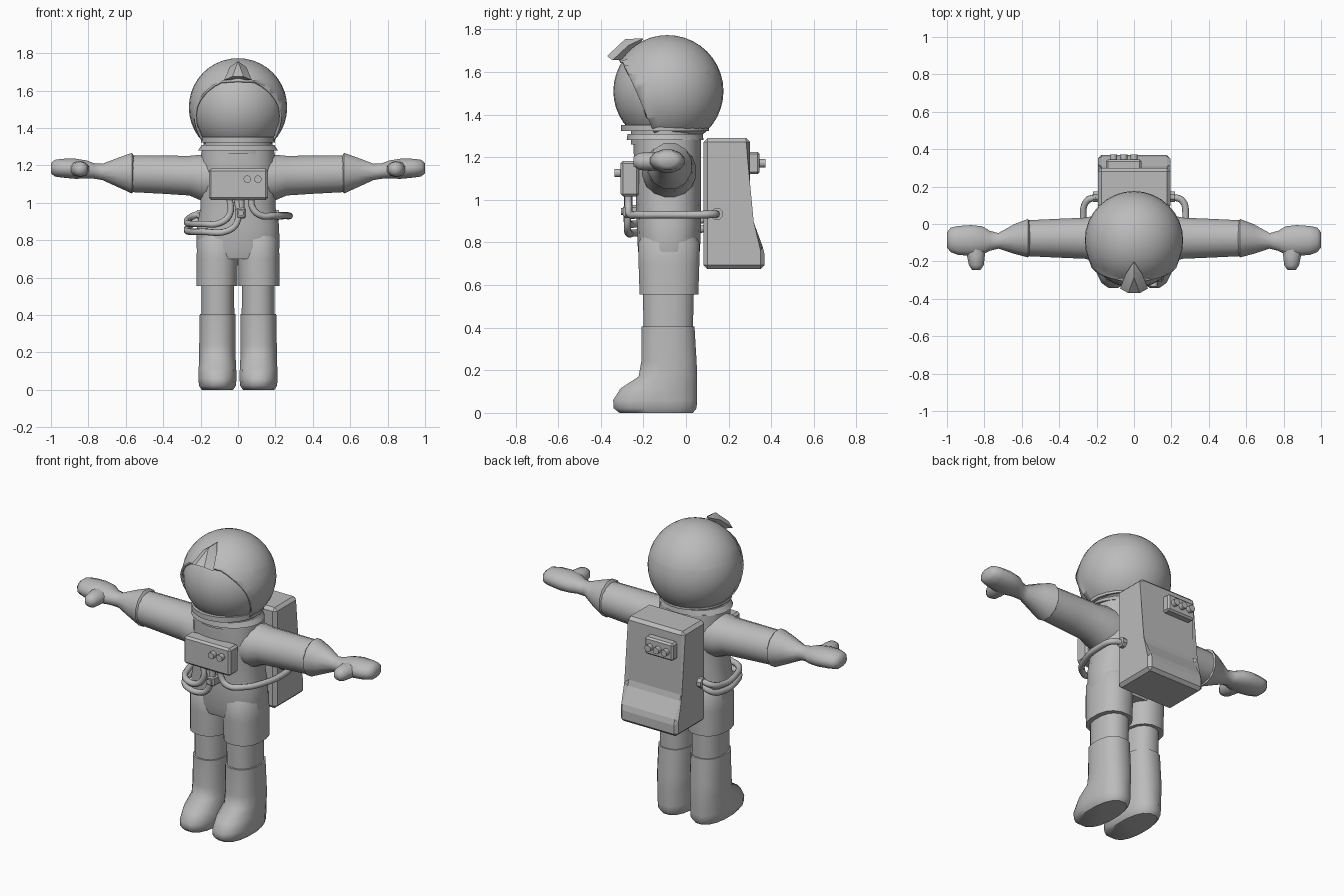
import bpy, bmesh, math
from mathutils import Vector

if "Cube" in bpy.data.objects:
    bpy.data.objects.remove(bpy.data.objects["Cube"])

grey = bpy.data.materials.new("suit grey")
grey.diffuse_color = (0.5, 0.5, 0.5, 1)
grey.use_nodes = True
grey.node_tree.nodes["Principled BSDF"].inputs["Base Color"].default_value = grey.diffuse_color


def finish(name, bm, angle=40):
    bmesh.ops.recalc_face_normals(bm, faces=bm.faces)
    me = bpy.data.meshes.new(name)
    bm.to_mesh(me)
    bm.free()
    ob = bpy.data.objects.new(name, me)
    bpy.context.collection.objects.link(ob)
    me.materials.append(grey)
    bpy.ops.object.select_all(action='DESELECT')
    ob.select_set(True)
    bpy.context.view_layer.objects.active = ob
    if angle:
        bpy.ops.object.shade_smooth_by_angle(angle=math.radians(angle))
    return ob


def loft(name, axis, sections, sides=16, power=1.0, flip=1, angle=40):
    """Oval rings along an axis; section = (position, centre a, centre b, radius a, radius b)."""
    bm = bmesh.new()
    rings = []
    for p, ca, cb, ra, rb in sections:
        ring = []
        for i in range(sides):
            t = 2 * math.pi * (i + 0.5) / sides
            c, s = math.cos(t), math.sin(t)
            a = ca + ra * math.copysign(abs(c) ** power, c)
            b = cb + rb * math.copysign(abs(s) ** power, s)
            co = {'x': (p, a, b), 'y': (a, p, b), 'z': (a, b, p)}[axis]
            ring.append(bm.verts.new((co[0] * flip, co[1], co[2])))
        rings.append(ring)
    for lo, hi in zip(rings, rings[1:]):
        for i in range(sides):
            j = (i + 1) % sides
            bm.faces.new((lo[i], lo[j], hi[j], hi[i]))
    bm.faces.new(rings[0])
    bm.faces.new(rings[-1])
    return finish(name, bm, angle)


def prism(name, outline, x0, x1, bevel=0.012):
    """Side outline of (y, z) points, extruded along x with bevelled edges."""
    bm = bmesh.new()
    a = [bm.verts.new((x0, y, z)) for y, z in outline]
    b = [bm.verts.new((x1, y, z)) for y, z in outline]
    bm.faces.new(a)
    bm.faces.new(b)
    for i in range(len(a)):
        j = (i + 1) % len(a)
        bm.faces.new((a[i], a[j], b[j], b[i]))
    bmesh.ops.bevel(bm, geom=bm.edges[:], offset=bevel, segments=1, affect='EDGES')
    return finish(name, bm, 0)


def box(name, x0, x1, y0, y1, z0, z1, bevel=0.01):
    return prism(name, [(y0, z0), (y1, z0), (y1, z1), (y0, z1)], x0, x1, bevel)


def knob(name, x, z, r, y0, y1):
    return loft(name, 'y', [(y0, x, z, r, r), (y1, x, z, r, r)], 12)


def hose(name, points, r=0.018):
    cu = bpy.data.curves.new(name, 'CURVE')
    cu.dimensions = '3D'
    cu.bevel_depth = r
    cu.bevel_resolution = 2
    cu.resolution_u = 5
    cu.use_fill_caps = True
    sp = cu.splines.new('BEZIER')
    sp.bezier_points.add(len(points) - 1)
    for bp, co in zip(sp.bezier_points, points):
        bp.co = co
        bp.handle_left_type = bp.handle_right_type = 'AUTO'
    cu.materials.append(grey)
    ob = bpy.data.objects.new(name, cu)
    bpy.context.collection.objects.link(ob)


# Helmet: a shell with a face opening, over a slightly smaller visor ball
centre = Vector((0, -0.087, 1.51))


def ball(r, u=32, v=20):
    bm = bmesh.new()
    bmesh.ops.create_uvsphere(bm, u_segments=u, v_segments=v, radius=r)
    bmesh.ops.translate(bm, verts=bm.verts, vec=centre)
    return bm


finish("visor", ball(0.254))
bm = ball(0.263)
edge_pt, edge_no = Vector((0, -0.165, 1.36)), Vector((0, -1, -0.44)).normalized()
brow_pt, brow_no = Vector((0, -0.30, 1.65)), Vector((0, 0.15, 1)).normalized()
for pt, no in ((edge_pt, edge_no), (brow_pt, brow_no)):
    bmesh.ops.bisect_plane(bm, geom=bm.verts[:] + bm.edges[:] + bm.faces[:],
                           plane_co=pt, plane_no=no, dist=1e-5)
opening = [f for f in bm.faces
           if (f.calc_center_median() - edge_pt).dot(edge_no) > 0
           and (f.calc_center_median() - brow_pt).dot(brow_no) < 0]
bmesh.ops.delete(bm, geom=opening, context='FACES')
# Flare the rim of the opening a little
rim = {v for e in bm.edges if e.is_boundary for v in e.verts}
for v in rim:
    v.co = centre + (v.co - centre) * 1.03
shell = finish("helmet_shell", bm)
mod = shell.modifiers.new("thickness", 'SOLIDIFY')
mod.thickness = 0.012
mod.offset = -1

# Peak above the visor
bm = bmesh.new()
top = [(0, -0.20, 1.757), (0.045, -0.27, 1.725), (0.075, -0.345, 1.655),
       (0.03, -0.37, 1.675), (-0.03, -0.37, 1.675), (-0.075, -0.345, 1.655), (-0.045, -0.27, 1.725)]
ridge = bm.verts.new((0, -0.285, 1.755))
low = bm.verts.new((0, -0.27, 1.66))
ring = [bm.verts.new(p) for p in top]
for i in range(7):
    j = (i + 1) % 7
    bm.faces.new((ring[i], ring[j], ridge))
    bm.faces.new((ring[j], ring[i], low))
finish("helmet_peak", bm, 30)

# Collar rings
loft("upper_collar", 'z', [(1.322, 0, -0.098, 0.2, 0.208), (1.352, 0, -0.098, 0.2, 0.208)], 24)
loft("lower_collar", 'z', [(1.28, 0, -0.098, 0.215, 0.182), (1.31, 0, -0.098, 0.195, 0.178)], 24)
loft("neck", 'z', [(1.26, 0, -0.095, 0.185, 0.165), (1.34, 0, -0.095, 0.185, 0.165)], 24)

# Torso
loft("torso", 'z', [(0.70, 0, -0.08, 0.205, 0.13), (0.76, 0, -0.08, 0.224, 0.147), (0.88, 0, -0.08, 0.222, 0.152),
                    (0.97, 0, -0.082, 0.203, 0.153), (1.10, 0, -0.085, 0.205, 0.156),
                    (1.22, 0, -0.087, 0.20, 0.16), (1.285, 0, -0.087, 0.195, 0.16)], 20, 0.8)

for side, s in (("left", 1), ("right", -1)):
    # Legs
    loft(side + "_trouser", 'z', [(0.555, 0.113, -0.08, 0.112, 0.14), (0.70, 0.111, -0.08, 0.112, 0.145),
                                  (0.80, 0.11, -0.08, 0.111, 0.145), (0.86, 0.11, -0.08, 0.08, 0.11)],
         16, 0.85, s)
    loft(side + "_shin", 'z', [(0.38, 0.108, -0.083, 0.09, 0.117), (0.58, 0.108, -0.083, 0.088, 0.122)],
         16, 0.85, s)
    loft(side + "_boot", 'z', [(0.0, 0.11, -0.14, 0.085, 0.175), (0.022, 0.11, -0.145, 0.1, 0.198),
                               (0.06, 0.11, -0.145, 0.104, 0.2), (0.115, 0.11, -0.128, 0.102, 0.182),
                               (0.17, 0.11, -0.085, 0.099, 0.14), (0.24, 0.11, -0.08, 0.099, 0.132),
                               (0.405, 0.109, -0.085, 0.097, 0.127)], 16, 0.85, s, 50)
    # Arms
    loft(side + "_sleeve", 'x', [(0.1, -0.08, 1.13, 0.13, 0.14), (0.2, -0.078, 1.135, 0.128, 0.124),
                                 (0.26, -0.076, 1.145, 0.112, 0.108), (0.4, -0.076, 1.15, 0.106, 0.104),
                                 (0.565, -0.076, 1.155, 0.098, 0.1)], 16, 1, s)
    loft(side + "_gauntlet", 'x', [(0.55, -0.076, 1.157, 0.085, 0.09), (0.568, -0.076, 1.158, 0.106, 0.112),
                                   (0.64, -0.08, 1.162, 0.082, 0.082), (0.725, -0.09, 1.165, 0.043, 0.045),
                                   (0.77, -0.09, 1.17, 0.055, 0.043), (0.81, -0.088, 1.178, 0.078, 0.05),
                                   (0.87, -0.088, 1.182, 0.085, 0.056), (0.94, -0.088, 1.185, 0.08, 0.052),
                                   (0.98, -0.085, 1.185, 0.068, 0.046), (1.0, -0.085, 1.185, 0.042, 0.028)],
         12, 1, s, 60)
    loft(side + "_thumb", 'y', [(-0.12, 0.85, 1.18, 0.06, 0.042), (-0.17, 0.845, 1.18, 0.05, 0.044),
                                (-0.22, 0.843, 1.18, 0.042, 0.04), (-0.247, 0.843, 1.18, 0.022, 0.022)],
         10, 1, s, 60)
    # Hose port on the pack
    loft(side + "_hose_port", 'x', [(0.17, 0.145, 0.933, 0.03, 0.03), (0.22, 0.145, 0.933, 0.03, 0.03)],
         8, 1, s)

# Life support pack
prism("backpack", [(0.083, 0.675), (0.368, 0.675), (0.368, 0.765), (0.3, 0.89), (0.3, 1.29), (0.083, 1.29)],
      -0.193, 0.195, 0.018)
box("backpack_panel", -0.15, 0.04, 0.29, 0.345, 1.12, 1.225)
for i in range(3):
    knob(f"backpack_knob_{i + 1}", -0.11 + i * 0.055, 1.172, 0.02, 0.34, 0.372)

# Chest control box
box("chest_box", -0.156, 0.16, -0.307, -0.22, 1.015, 1.183, 0.012)
for i, x in enumerate((0.05, 0.106)):
    knob(f"chest_knob_{i + 1}", x, 1.126, 0.02, -0.335, -0.3)
box("hose_connector", -0.012, 0.042, -0.295, -0.22, 0.915, 0.975)
knob("connector_plug", 0.015, 0.945, 0.016, -0.305, -0.28)
hose("connector_pipe", [(0.015, -0.27, 0.96), (0.015, -0.27, 1.03)], 0.02)

# Hoses running round the waist from the pack to the chest box
hose("left_hose", [(0.2, 0.145, 0.933), (0.258, 0.125, 0.932), (0.276, 0.04, 0.93), (0.25, -0.12, 0.93),
                   (0.19, -0.225, 0.93), (0.115, -0.265, 0.935), (0.077, -0.27, 0.975), (0.07, -0.27, 1.03)])
for k, (dz, xe) in enumerate(((0.887, -0.045), (0.845, -0.005))):
    hose(f"right_hose_{k + 1}",
         [(-0.2, 0.145, 0.945 - k * 0.025), (-0.255, 0.12, dz + 0.035), (-0.272, 0.03, dz + 0.01),
          (-0.25, -0.12, dz), (-0.19, -0.235, dz), (xe - 0.05, -0.272, dz + 0.005),
          (xe, -0.275, dz + 0.05), (xe, -0.27, 1.03)])
